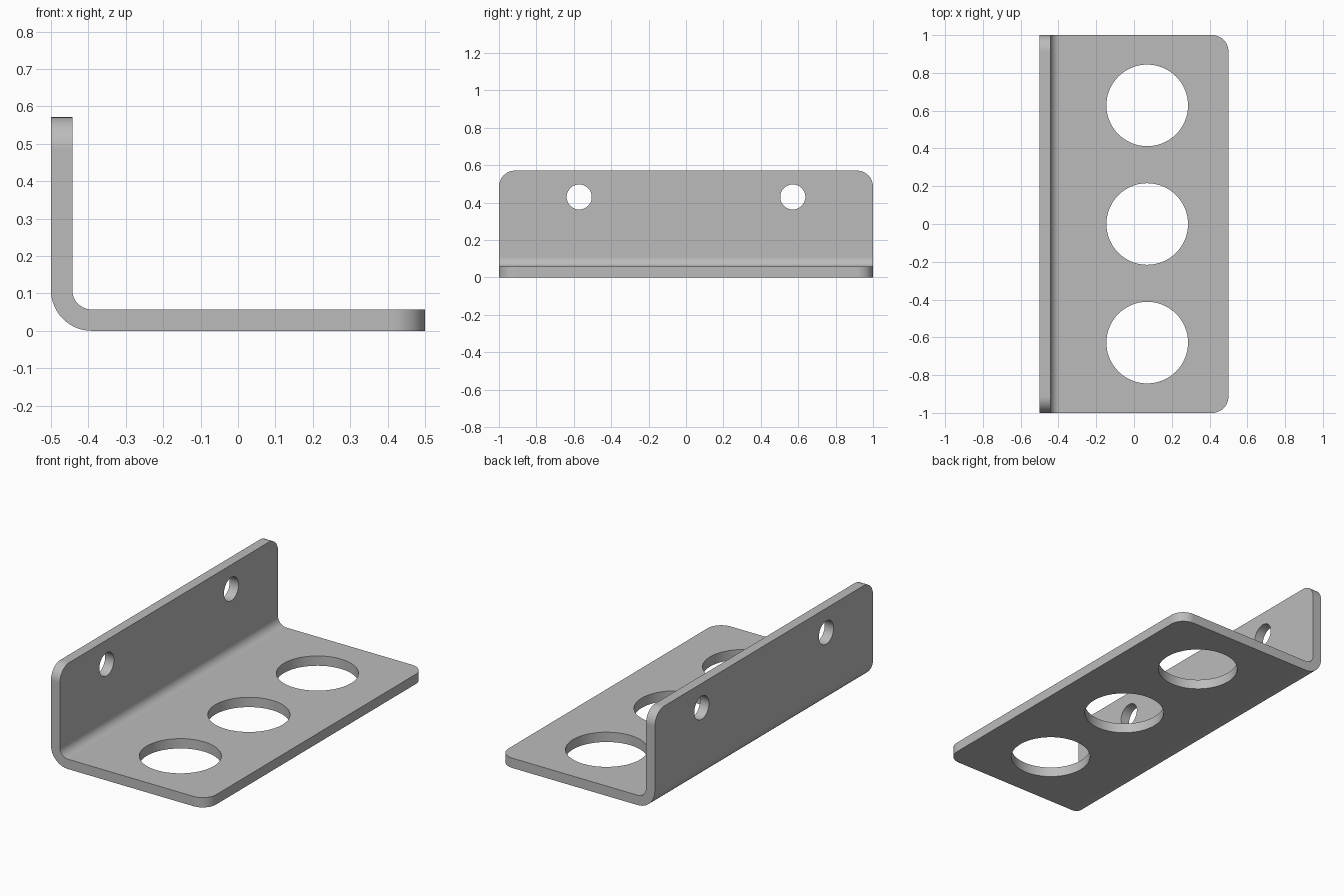
import bpy
import bmesh
from math import cos, sin, pi
from mathutils import Matrix

if "Cube" in bpy.data.objects:
    bpy.data.objects.remove(bpy.data.objects["Cube"], do_unlink=True)

HALF_W, HALF_L, HEIGHT = 0.5, 1.0, 0.571
THICK, INNER_R, CORNER_R = 0.057, 0.052, 0.086
OUTER_R = THICK + INNER_R

grey = bpy.data.materials.new("grey metal")
grey.use_nodes = True
colour = (0.5, 0.5, 0.5, 1)
grey.diffuse_color = colour
grey.node_tree.nodes["Principled BSDF"].inputs["Base Color"].default_value = colour


def make_object(name, bm):
    bmesh.ops.recalc_face_normals(bm, faces=bm.faces)
    mesh = bpy.data.meshes.new(name)
    bm.to_mesh(mesh)
    bm.free()
    mesh.materials.append(grey)
    obj = bpy.data.objects.new(name, mesh)
    bpy.context.collection.objects.link(obj)
    return obj


def bend_arc(radius, steps=16):
    """Quarter arc from the upright plate down to the base plate."""
    cx, cz = -HALF_W + OUTER_R, OUTER_R
    angles = [pi + pi / 2 * i / steps for i in range(steps + 1)]
    return [(cx + radius * cos(a), cz + radius * sin(a)) for a in angles]


def hole_cutter(name, location, radius, axis):
    bm = bmesh.new()
    bmesh.ops.create_cone(bm, cap_ends=True, segments=64, radius1=radius,
                          radius2=radius, depth=0.3)
    if axis == "X":
        bm.transform(Matrix.Rotation(pi / 2, 4, "Y"))
    bm.transform(Matrix.Translation(location))
    obj = make_object(name, bm)
    obj.hide_render = True
    return obj


# Bent plate: L-shaped profile extruded along y
profile = ([(-HALF_W, HEIGHT)] + bend_arc(OUTER_R)
           + [(HALF_W, 0), (HALF_W, THICK)]
           + bend_arc(INNER_R)[::-1] + [(-HALF_W + THICK, HEIGHT)])
bm = bmesh.new()
end = bm.faces.new([bm.verts.new((x, -HALF_L, z)) for x, z in profile])
swept = bmesh.ops.extrude_face_region(bm, geom=[end], use_keep_orig=True)
moved = [v for v in swept["geom"] if isinstance(v, bmesh.types.BMVert)]
bmesh.ops.translate(bm, verts=moved, vec=(0, 2 * HALF_L, 0))
bmesh.ops.recalc_face_normals(bm, faces=bm.faces)


# Rounded free corners of both flanges
def is_corner(edge):
    a, b = (v.co for v in edge.verts)
    if abs(a.y - b.y) > 0.01:
        return False
    return (min(a.x, b.x) > HALF_W - 0.001) or (min(a.z, b.z) > HEIGHT - 0.001)


bmesh.ops.bevel(bm, geom=[e for e in bm.edges if is_corner(e)], offset=CORNER_R,
                offset_type="OFFSET", segments=12, profile=0.5, affect="EDGES")
bracket = make_object("angle_bracket", bm)

# Large base holes and small mounting holes
cutters = [hole_cutter("base_hole_cutter", (0.07, y, 0), 0.216, "Z")
           for y in (-0.628, 0, 0.628)]
cutters += [hole_cutter("mount_hole_cutter", (-HALF_W, y, 0.43), 0.067, "X")
            for y in (-0.571, 0.571)]
bpy.context.view_layer.objects.active = bracket
for cutter in cutters:
    mod = bracket.modifiers.new("hole", "BOOLEAN")
    mod.operation = "DIFFERENCE"
    mod.solver = "EXACT"
    mod.object = cutter
    bpy.ops.object.modifier_apply(modifier=mod.name)
    bpy.data.objects.remove(cutter, do_unlink=True)

# Smooth bends and holes, crisp plate edges
bpy.ops.object.select_all(action="DESELECT")
bracket.select_set(True)
bpy.ops.object.shade_smooth_by_angle(angle=pi / 6)
weighted = bracket.modifiers.new("flat_plate_normals", "WEIGHTED_NORMAL")
weighted.keep_sharp = True
